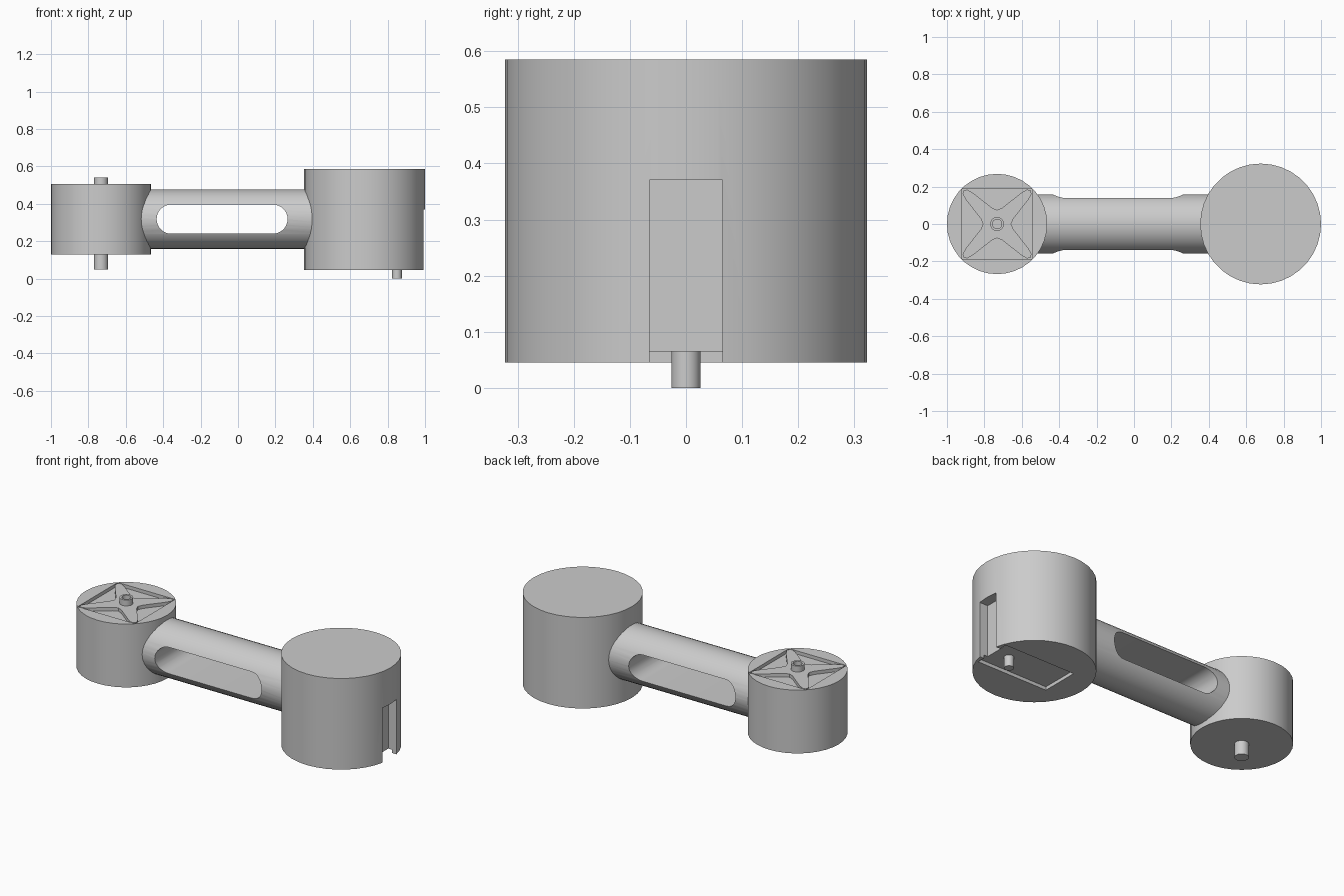
import bpy, bmesh
from math import radians
from mathutils import Matrix, Vector

cube = bpy.data.objects.get("Cube")
if cube:
    bpy.data.objects.remove(cube)

GREY = (0.6, 0.6, 0.6, 1)
grey = bpy.data.materials.new("grey plastic")
grey.use_nodes = True
grey.diffuse_color = GREY
grey.node_tree.nodes["Principled BSDF"].inputs["Base Color"].default_value = GREY


def make(name, bm):
    bmesh.ops.recalc_face_normals(bm, faces=bm.faces)
    mesh = bpy.data.meshes.new(name)
    bm.to_mesh(mesh)
    bm.free()
    mesh.materials.append(grey)
    obj = bpy.data.objects.new(name, mesh)
    bpy.context.collection.objects.link(obj)
    return obj


def cylinder(name, x, z0, z1, r, sides=36):
    bm = bmesh.new()
    bmesh.ops.create_cone(bm, cap_ends=True, segments=sides, radius1=r, radius2=r,
                          depth=z1 - z0, matrix=Matrix.Translation((x, 0, (z0 + z1) / 2)))
    return make(name, bm)


def prism(name, outline, offset):
    """Extrude a closed outline of 3D points along the offset."""
    bm = bmesh.new()
    face = bm.faces.new([bm.verts.new(p) for p in outline])
    ext = bmesh.ops.extrude_face_region(bm, geom=[face], use_keep_orig=True)
    moved = [v for v in ext["geom"] if isinstance(v, bmesh.types.BMVert)]
    bmesh.ops.translate(bm, verts=moved, vec=offset)
    return make(name, bm)


def box(name, x0, x1, half_y, z0, z1):
    outline = [(x0, -half_y, z0), (x1, -half_y, z0), (x1, half_y, z0), (x0, half_y, z0)]
    return prism(name, outline, (0, 0, z1 - z0))


def activate(obj):
    bpy.ops.object.select_all(action='DESELECT')
    obj.select_set(True)
    bpy.context.view_layer.objects.active = obj


def cut(obj, cutter):
    cutter.hide_render = True
    mod = obj.modifiers.new("cut", 'BOOLEAN')
    mod.operation = 'DIFFERENCE'
    mod.solver = 'EXACT'
    mod.object = cutter
    activate(obj)
    bpy.ops.object.modifier_apply(modifier=mod.name)
    bpy.data.objects.remove(cutter)


SMALL_X, BIG_X, ARM_Z = -0.732, 0.677, 0.318
TOP, FLOOR = 0.505, 0.485

# Small housing with a square pocket in its top
small = cylinder("small_housing", SMALL_X, 0.13, TOP, 0.268)
cut(small, box("pocket_cutter", SMALL_X - 0.188, SMALL_X + 0.188, 0.188, FLOOR, 0.6))

# Four-armed horn lying flush in the pocket
quarter = [(.075, 0), (.087, .028), (.167, .13), (.184, .16),
           (.18, .18), (.16, .184), (.13, .167), (.028, .087)]
outline = []
for i in range(4):
    turn = Matrix.Rotation(radians(90 * i), 3, 'Z')
    outline += [turn @ Vector((x, y, 0)) + Vector((SMALL_X, 0, FLOOR - 0.005))
                for x, y in quarter]
horn = prism("cross_horn", outline, (0, 0, TOP - FLOOR + 0.005))

# Hollow upper shaft and solid lower shaft
upper = cylinder("upper_shaft", SMALL_X, FLOOR, 0.54, 0.037, 24)
cut(upper, cylinder("bore_cutter", SMALL_X, 0.51, 0.6, 0.025, 24))
lower = cylinder("lower_shaft", SMALL_X, 0.05, 0.14, 0.038, 24)

# Large housing with a side notch and a shallow recess underneath
big = cylinder("large_housing", BIG_X, 0.045, 0.585, 0.323)
cut(big, box("notch_cutter", 0.94, 1.1, 0.065, 0, 0.37))
cut(big, box("recess_cutter", 0.505, 0.965, 0.112, 0, 0.065))
pin = cylinder("locating_pin", 0.85, 0, 0.075, 0.026, 24)

# Round arm joining the housings
bm = bmesh.new()
bmesh.ops.create_cone(bm, cap_ends=True, segments=36, radius1=0.159, radius2=0.159,
                      depth=1.2, matrix=Matrix.Translation((-0.08, 0, ARM_Z))
                      @ Matrix.Rotation(radians(90), 4, 'Y'))
arm = make("connecting_arm", bm)

# Round-ended slot through the arm
slot = []
for centre, start in ((0.187, -90), (-0.357, 90)):
    for i in range(17):
        ray = Matrix.Rotation(-radians(start + i * 11.25), 3, 'Y') @ Vector((0.078, 0, 0))
        slot.append(ray + Vector((centre, -0.3, ARM_Z)))
cut(arm, prism("slot_cutter", slot, (0, 0.6, 0)))

for part in (small, horn, upper, lower, big, pin, arm):
    activate(part)
    bpy.ops.object.shade_smooth_by_angle(angle=radians(30))
